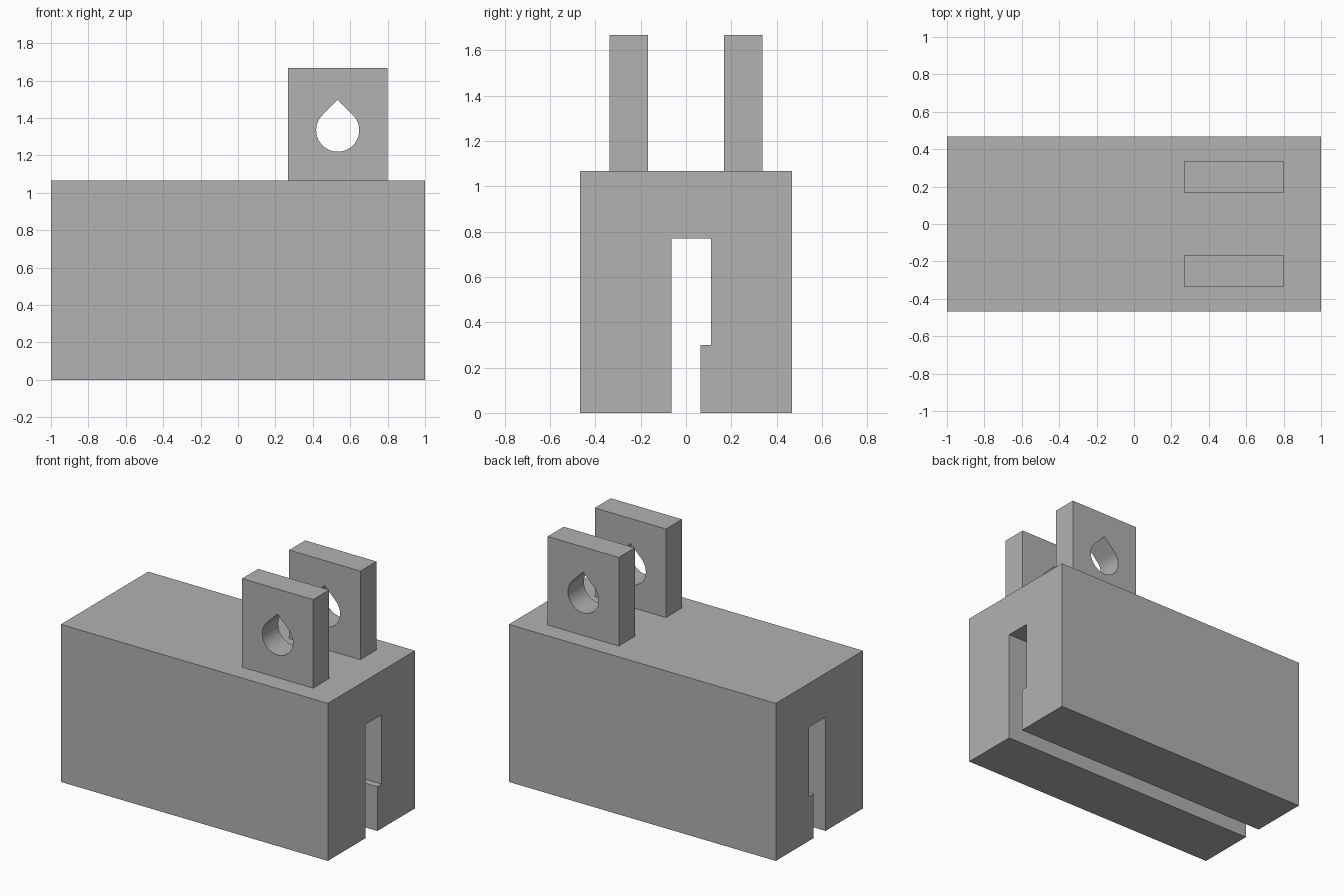
import bpy, bmesh, math
from mathutils import Vector

if "Cube" in bpy.data.objects:
    bpy.data.objects.remove(bpy.data.objects["Cube"])

grey = bpy.data.materials.new("plain grey")
grey.diffuse_color = (0.445, 0.445, 0.445, 1)
grey.use_nodes = True
grey.node_tree.nodes["Principled BSDF"].inputs["Base Color"].default_value = grey.diffuse_color


def prism(name, points, offset):
    """Extrude a closed outline of 3D points along offset."""
    bm = bmesh.new()
    face = bm.faces.new([bm.verts.new(p) for p in points])
    ext = bmesh.ops.extrude_face_region(bm, geom=[face], use_keep_orig=True)
    verts = [g for g in ext["geom"] if isinstance(g, bmesh.types.BMVert)]
    bmesh.ops.translate(bm, verts=verts, vec=Vector(offset))
    bmesh.ops.recalc_face_normals(bm, faces=bm.faces[:])
    mesh = bpy.data.meshes.new(name)
    bm.to_mesh(mesh)
    bm.free()
    obj = bpy.data.objects.new(name, mesh)
    mesh.materials.append(grey)
    bpy.context.collection.objects.link(obj)
    return obj


# Body: block with a stepped slot along its whole length
TOP, HALF = 1.067, 0.467
profile = [(-HALF, 0), (-0.065, 0), (-0.065, 0.77), (0.11, 0.77), (0.11, 0.30),
           (0.063, 0.30), (0.063, 0), (HALF, 0), (HALF, TOP), (-HALF, TOP)]
prism("slotted_body", [(-1, y, z) for y, z in profile], (2, 0, 0))

# Teardrop outline: round below, 45 degree sides meeting in a point above
CX, CZ, R, STEPS = 0.533, 1.335, 0.115, 36
hole = [(CX, CZ + R * math.sqrt(2))]
for i in range(STEPS + 1):
    a = math.radians(135 + 270 * i / STEPS)
    hole.append((CX + R * math.cos(a), CZ + R * math.sin(a)))

# Two upright lugs, each pierced by the teardrop hole
X0, X1, LUG_TOP, THICK = 0.267, 0.80, 1.667, 0.171
outline = [(X0, TOP), (X1, TOP), (X1, LUG_TOP), (X0, LUG_TOP)]
for name, y in (("front_lug", -0.338), ("back_lug", 0.167)):
    lug = prism(name, [(x, y, z) for x, z in outline], (0, THICK, 0))
    cutter = prism("hole_cutter", [(x, y - 0.1, z) for x, z in hole],
                   (0, THICK + 0.2, 0))
    cutter.hide_render = True
    mod = lug.modifiers.new("hole", 'BOOLEAN')
    mod.object = cutter
    mod.solver = 'EXACT'
    bpy.ops.object.select_all(action='DESELECT')
    lug.select_set(True)
    bpy.context.view_layer.objects.active = lug
    bpy.ops.object.modifier_apply(modifier="hole")
    bpy.ops.object.shade_smooth_by_angle(angle=math.radians(30))
    bpy.data.objects.remove(cutter)
